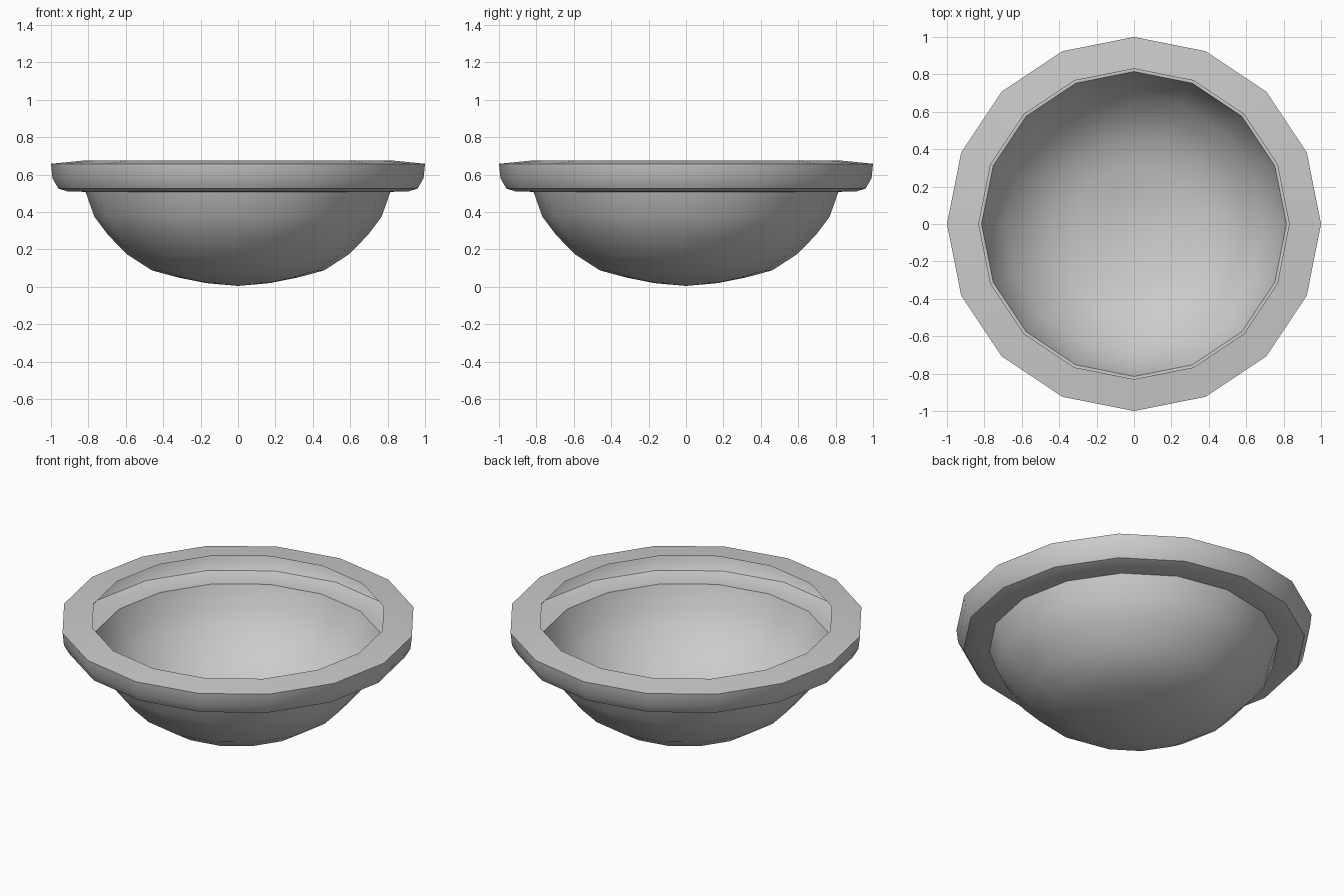
import bpy, bmesh, math

if "Cube" in bpy.data.objects:
    bpy.data.objects.remove(bpy.data.objects["Cube"])

SIDES = 16

# Half profile (radius, height): folded lip, rim wall, ledge, bowl
PROFILE = [
    (0.83, 0.675), (1.0, 0.658), (0.992, 0.58), (0.96, 0.525), (0.91, 0.51),
    (0.815, 0.508), (0.768, 0.375), (0.695, 0.278), (0.595, 0.175),
    (0.46, 0.088), (0.32, 0.05), (0.17, 0.02),
]
BOTTOM = 0.005


def lathe(name, profile, bottom):
    bm = bmesh.new()
    rings = []
    for r, z in profile:
        rings.append([bm.verts.new((r * math.cos(2 * math.pi * i / SIDES),
                                    r * math.sin(2 * math.pi * i / SIDES), z))
                      for i in range(SIDES)])
    for a, b in zip(rings, rings[1:]):
        for i in range(SIDES):
            j = (i + 1) % SIDES
            bm.faces.new((a[i], b[i], b[j], a[j]))
    # close the bottom of the bowl with a fan
    tip = bm.verts.new((0, 0, bottom))
    for i in range(SIDES):
        bm.faces.new((rings[-1][i], tip, rings[-1][(i + 1) % SIDES]))
    bmesh.ops.recalc_face_normals(bm, faces=bm.faces)
    mesh = bpy.data.meshes.new(name)
    bm.to_mesh(mesh)
    bm.free()
    obj = bpy.data.objects.new(name, mesh)
    bpy.context.collection.objects.link(obj)
    return obj


# Thin rimmed bowl
bowl = lathe("rimmed_bowl", PROFILE, BOTTOM)
bpy.context.view_layer.objects.active = bowl
bowl.select_set(True)
bpy.ops.object.shade_smooth_by_angle(angle=math.radians(36))
